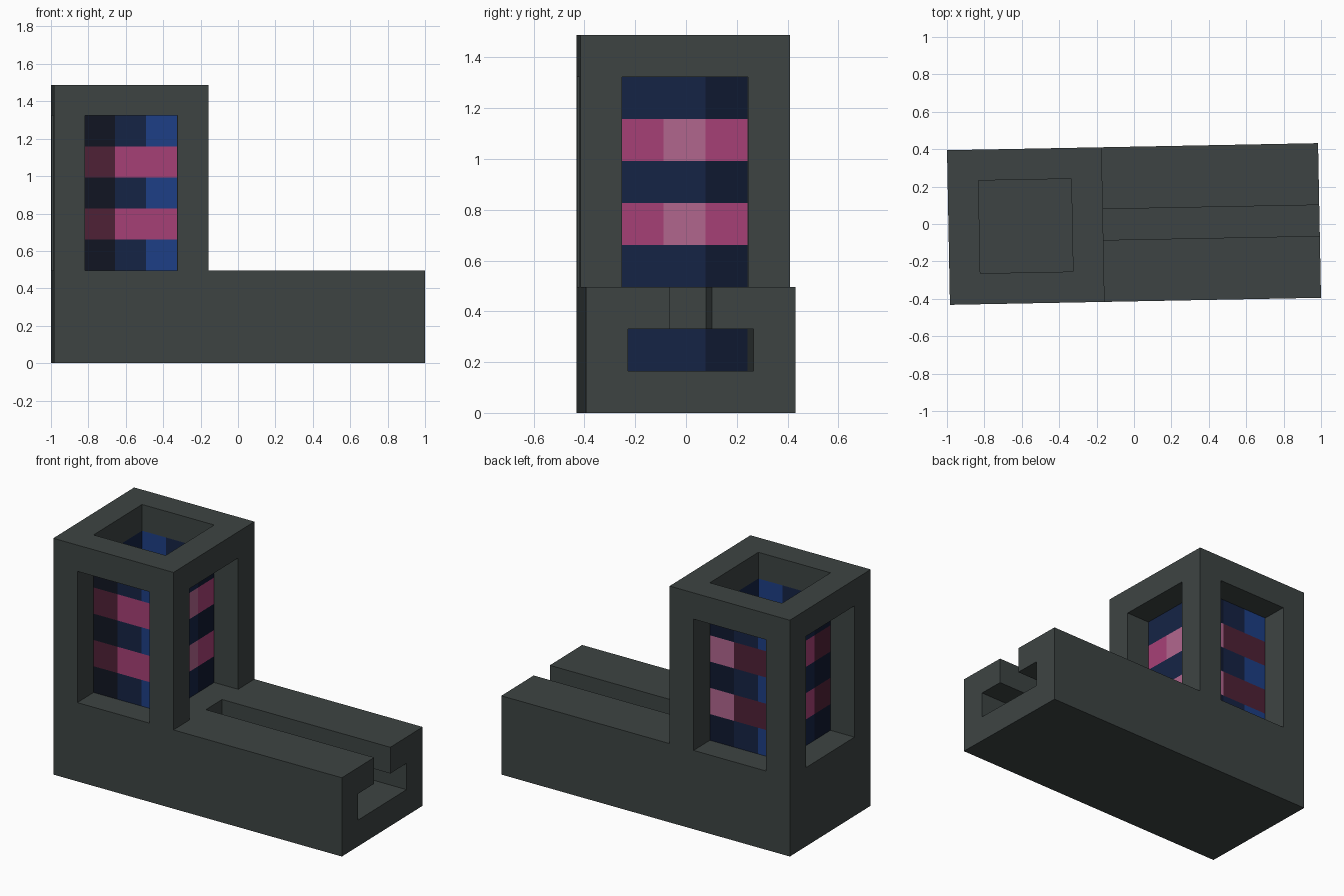
import bpy, bmesh
from math import radians
from mathutils import Vector, Matrix

if "Cube" in bpy.data.objects:
    bpy.data.objects.remove(bpy.data.objects["Cube"])

U = 0.16535                                   # edge of one block
PLACE = Matrix.Rotation(radians(1.09), 4, 'Z') @ Matrix.Scale(U, 4) @ Matrix.Translation((-6, -2.5, 0))


def material(name, hex_code):
    m = bpy.data.materials.new(name)
    rgb = [int(hex_code[i:i + 2], 16) / 255 for i in (0, 2, 4)]
    m.diffuse_color = [((c + 0.055) / 1.055) ** 2.4 if c > 0.04 else c / 12.92 for c in rgb] + [1]
    m.use_nodes = True
    m.node_tree.nodes["Principled BSDF"].inputs["Base Color"].default_value = m.diffuse_color
    return m


def make_object(name, bm, mats):
    bmesh.ops.remove_doubles(bm, verts=bm.verts, dist=1e-4)
    bmesh.ops.transform(bm, matrix=PLACE, verts=bm.verts)
    me = bpy.data.meshes.new(name)
    bm.to_mesh(me)
    bm.free()
    for m in mats:
        me.materials.append(m)
    ob = bpy.data.objects.new(name, me)
    bpy.context.collection.objects.link(ob)


def solid(x, y, z):
    """True where the casing has material, in block units."""
    if not (0 <= x < 12 and 0 <= y < 5 and 0 <= z < 9):
        return False
    mid_x, mid_y = 1 <= x < 4, 1 <= y < 4
    if z >= 3 and x >= 5:                     # above the arm
        return False
    if mid_x and mid_y and z >= 1:            # tower shaft
        return False
    if 3 <= z < 8 and (mid_x or mid_y):       # four windows
        return False
    if z == 1 and x >= 4 and mid_y:           # wide slot in the arm
        return False
    if z == 2 and x >= 5 and y == 2:          # narrow groove above the slot
        return False
    return True


# casing: outer skin of all solid blocks
bm = bmesh.new()
for x in range(12):
    for y in range(5):
        for z in range(9):
            if not solid(x, y, z):
                continue
            centre = Vector((x + .5, y + .5, z + .5))
            for axis in range(3):
                for s in (-1, 1):
                    n = Vector((0, 0, 0))
                    n[axis] = s
                    if solid(x + int(n.x), y + int(n.y), z + int(n.z)):
                        continue
                    a = Vector((0, 0, 0))
                    a[(axis + 1) % 3] = .5
                    b = n.cross(a)
                    c = centre + n * .5
                    bm.faces.new([bm.verts.new(c + p) for p in (-a - b, a - b, a + b, b - a)])
make_object("casing", bm, [material("slate", "3D4443")])

# striped panes behind the windows
names = ["black_blue", "dark_navy", "navy", "blue", "maroon", "pink", "light_pink"]
codes = ["111522", "0F1830", "152345", "1D3F86", "4F2136", "A74076", "B2668E"]
mats = [material(n, c) for n, c in zip(names, codes)]

# colours left to right as seen from outside: (blue stripe, pink stripe)
sides = [((0, 2, 3), (4, 5, 5)),              # front
         ((2, 2, 1), (5, 6, 5)),              # right
         ((1, 2, 3), (6, 4, 4)),              # back
         ((2, 2, 1), (5, 5, 4))]              # left
bm = bmesh.new()
for i, stripes in enumerate(sides):
    turn = Matrix.Translation((2.5, 2.5, 0)) @ Matrix.Rotation(radians(90 * i), 4, 'Z')
    rows = list(range(3, 8)) + ([1] if i == 1 else [])   # right pane also closes the slot
    for z in rows:
        for c in range(3):
            x = c - 1.5
            quad = ((x, z), (x + 1, z), (x + 1, z + 1), (x, z + 1))
            f = bm.faces.new([bm.verts.new(turn @ Vector((px, -1.5, pz))) for px, pz in quad])
            f.material_index = stripes[(z + 1) % 2][c]
make_object("striped_panes", bm, mats)
